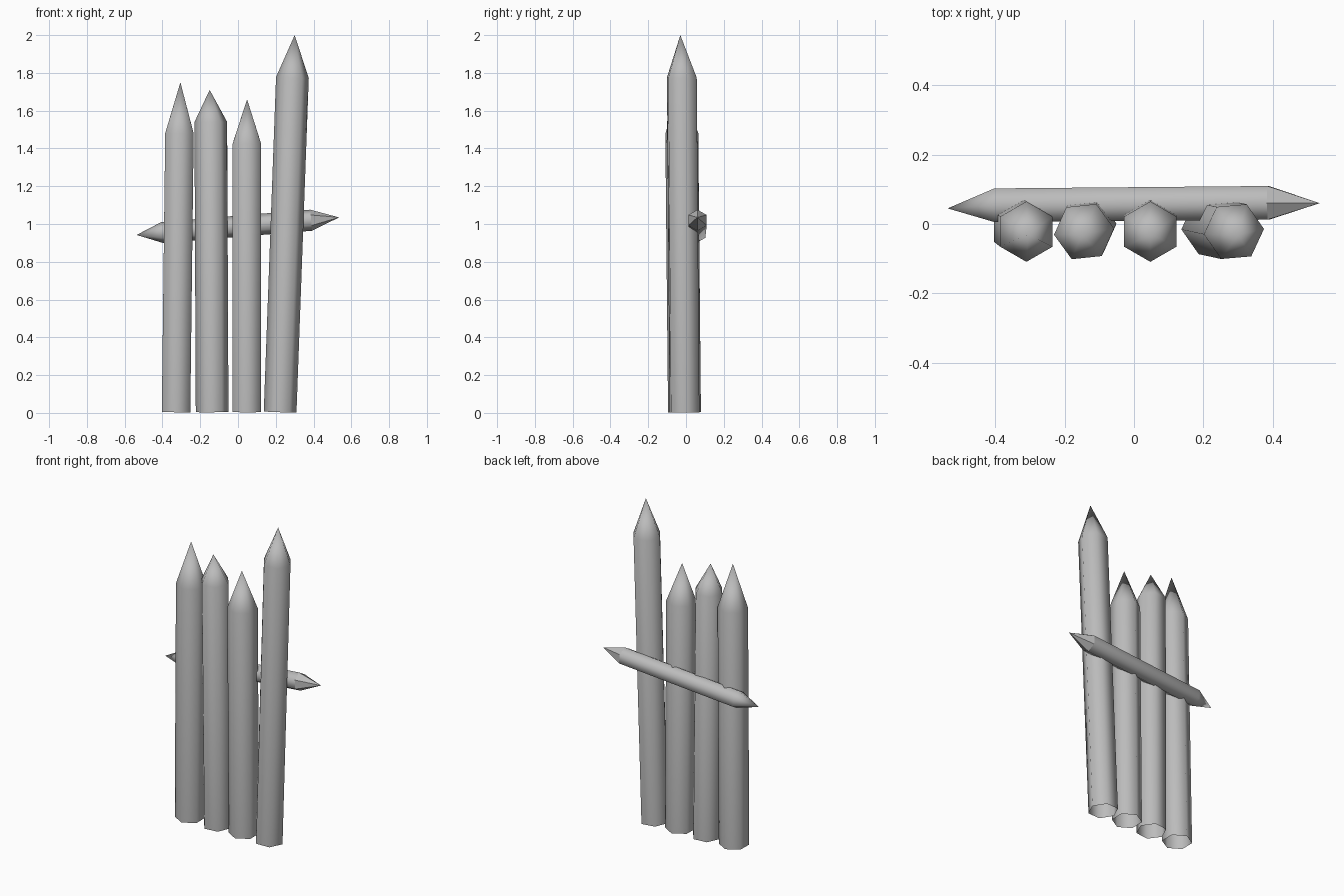
import bpy
import bmesh
from math import radians, sin, cos, tau
from mathutils import Vector

cube = bpy.data.objects.get("Cube")
if cube:
    bpy.data.objects.remove(cube, do_unlink=True)

grey = bpy.data.materials.new("weathered_grey")
grey.use_nodes = True
colour = (0.5, 0.5, 0.5, 1)
grey.diffuse_color = colour
grey.node_tree.nodes["Principled BSDF"].inputs["Base Color"].default_value = colour


def stake(name, start, shoulder, tip, radius, turn, ref, start_tip=None):
    """Six-sided stake, pointed at its end and, if start_tip is given, at its start."""
    start, shoulder, tip = Vector(start), Vector(shoulder), Vector(tip)
    axis = (shoulder - start).normalized()
    u = (ref - axis * ref.dot(axis)).normalized()
    v = axis.cross(u)
    angles = [radians(turn) + tau * i / 6 for i in range(6)]
    bm = bmesh.new()
    low, high = [[bm.verts.new(c + radius * (u * cos(a) + v * sin(a))) for a in angles]
                 for c in (start, shoulder)]
    apex = bm.verts.new(tip)
    tail = bm.verts.new(Vector(start_tip)) if start_tip else None
    for i in range(6):
        j = (i + 1) % 6
        bm.faces.new((low[i], low[j], high[j], high[i])).smooth = True
        point = bm.faces.new((high[i], high[j], apex))
        point.smooth = tail is None      # the rail's far point is faceted
        if tail:
            bm.faces.new((low[j], low[i], tail)).smooth = True
    mesh = bpy.data.meshes.new(name)
    bm.to_mesh(mesh)
    bm.free()
    mesh.materials.append(grey)
    obj = bpy.data.objects.new(name, mesh)
    bpy.context.collection.objects.link(obj)


X, Z = Vector((1, 0, 0)), Vector((0, 0, 1))

# Upright posts, open underneath: base x, shoulder x, shoulder z, tip x, tip z, turn
posts = {
    "right_post": (-0.328, -0.31, 1.48, -0.305, 1.75, 30),
    "inner_right_post": (-0.137, -0.144, 1.54, -0.15, 1.71, 6),
    "inner_left_post": (0.046, 0.047, 1.425, 0.048, 1.66, 30),
    "tall_left_post": (0.223, 0.288, 1.775, 0.30, 2.0, 5),
}
for name, (bx, sx, sz, tx, tz, turn) in posts.items():
    stake(name, (bx, -0.008, 0.004), (sx, -0.022, sz), (tx, -0.03, tz), 0.087, turn, X)

# Cross rail behind the posts, pointed at both ends
stake("cross_rail", (-0.40, 0.054, 0.955), (0.387, 0.061, 1.02), (0.535, 0.06, 1.035),
      0.056, 0, Z, start_tip=(-0.537, 0.045, 0.942))
